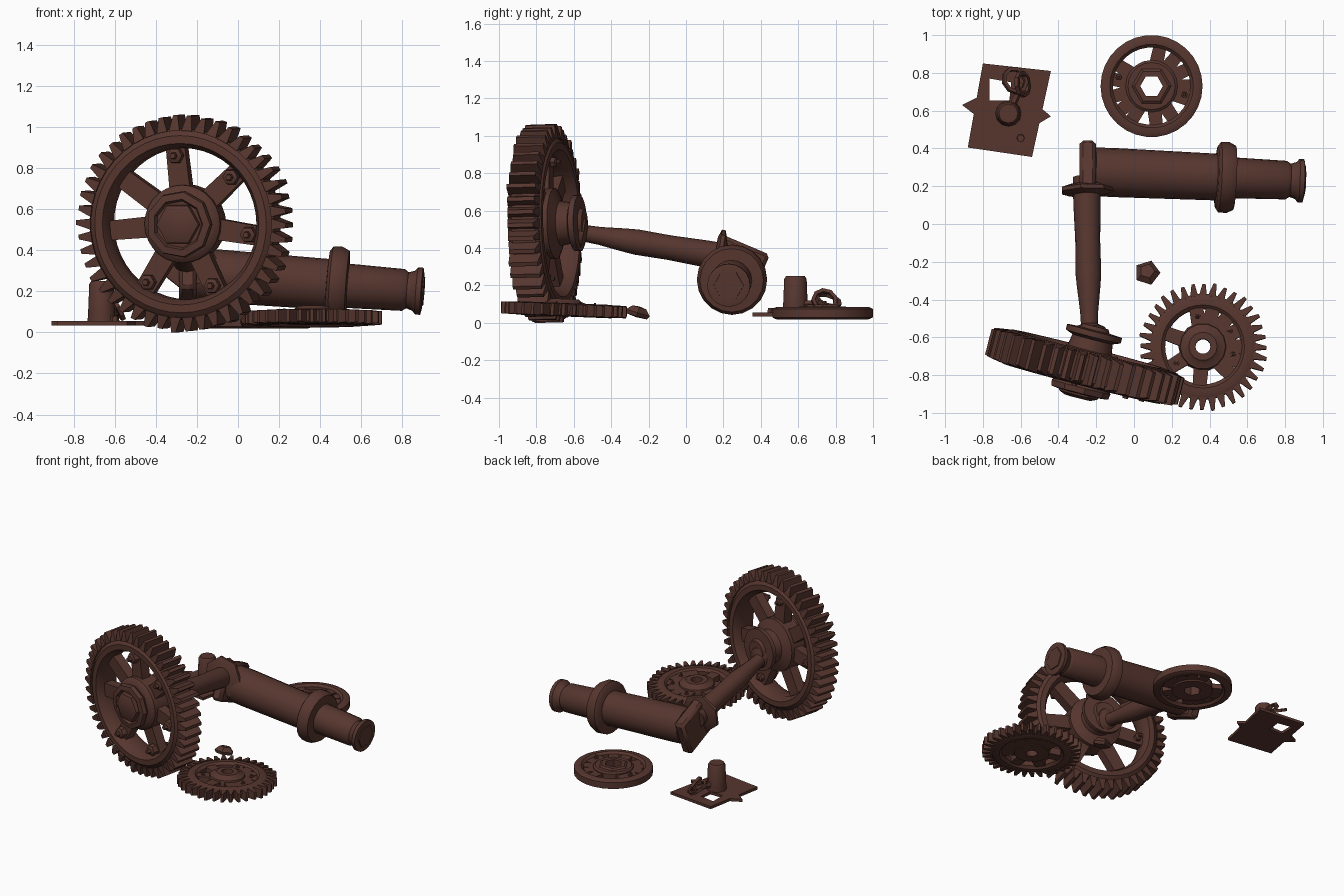
import bpy, bmesh, math, random
from mathutils import Matrix, Vector

random.seed(4)
if "Cube" in bpy.data.objects:
    bpy.data.objects.remove(bpy.data.objects["Cube"])

# single rusty brown material
COLOR = (0.095, 0.037, 0.028, 1)
rust = bpy.data.materials.new("dark rust brown")
rust.use_nodes = True
rust.diffuse_color = COLOR
bsdf = rust.node_tree.nodes["Principled BSDF"]
bsdf.inputs["Base Color"].default_value = COLOR
bsdf.inputs["Roughness"].default_value = 0.8
made = []


def finish(name, bm, matrix=Matrix()):
    bmesh.ops.remove_doubles(bm, verts=bm.verts, dist=1e-5)
    bmesh.ops.recalc_face_normals(bm, faces=bm.faces)
    mesh = bpy.data.meshes.new(name)
    bm.to_mesh(mesh)
    bm.free()
    mesh.materials.append(rust)
    ob = bpy.data.objects.new(name, mesh)
    ob.matrix_world = matrix
    bpy.context.collection.objects.link(ob)
    made.append(ob)
    return ob


def frame(origin, axis, right=(1, 0, 0)):
    """Matrix whose local z is the given axis and local x is near right."""
    z = Vector(axis).normalized()
    y = z.cross(Vector(right)).normalized()
    x = y.cross(z)
    m = Matrix((x, y, z)).transposed().to_4x4()
    m.translation = origin
    return m


def lathe(name, profile, matrix, sides=24, ring=False):
    """Turn (radius, height) points about local z; ring closes the section."""
    bm = bmesh.new()
    rows = []
    for i in range(sides):
        a = math.tau * i / sides
        rows.append([bm.verts.new((r * math.cos(a), r * math.sin(a), h)) for r, h in profile])
    count = len(profile)
    for i in range(sides):
        p, q = rows[i], rows[(i + 1) % sides]
        for j in range(count if ring else count - 1):
            k = (j + 1) % count
            bm.faces.new((p[j], q[j], q[k], p[k]))
    return finish(name, bm, matrix)


def prism(bm, r0, r1, w0, w1, half0, half1, angle, skew=0):
    """Tapered radial block, used for spokes and teeth."""
    turn = Matrix.Rotation(math.radians(angle), 4, 'Z')
    ends = []
    for r, w, h, s in ((r0, w0, half0, 0), (r1, w1, half1, skew)):
        ends.append([bm.verts.new(turn @ Vector((r, y * w / 2 + s, z * h)))
                     for y, z in ((-1, -1), (1, -1), (1, 1), (-1, 1))])
    a, b = ends
    bm.faces.new(a)
    bm.faces.new(b)
    for i in range(4):
        k = (i + 1) % 4
        bm.faces.new((a[i], a[k], b[k], b[i]))


def wheel(name, m, inner, root, half, tip=0, teeth=0, spokes=(), hub=0.1,
          spoke_w=0.1, spoke_half=0.03, sides=44):
    """Rounded rim with optional teeth and spokes."""
    d = root - inner
    rim = [(inner, -half * .5), (inner + d * .25, -half), (inner + d * .65, -half),
           (root - d * .1, -half * .8), (root, -half * .7), (root, half * .7),
           (root - d * .1, half * .8), (inner + d * .65, half),
           (inner + d * .25, half), (inner, half * .5)]
    lathe(name + "_rim", rim, m, sides, True)
    if teeth:
        bm = bmesh.new()
        pitch = math.tau * root / teeth
        for i in range(teeth):
            length = (tip - root) * random.uniform(0.85, 1.05)
            prism(bm, root - 0.01, root + length, pitch * .85, pitch * .35, half * .95,
                  half * random.uniform(.75, .9), 360 * i / teeth, -pitch * .12)
        finish(name + "_teeth", bm, m)
    bm = bmesh.new()
    for angle in spokes:
        prism(bm, hub, inner + 0.02, spoke_w, spoke_w * .9, spoke_half, spoke_half, angle)
    finish(name + "_spokes", bm, m)


def bolts(name, m, radius, angles, height, size):
    for a in angles:
        t = math.radians(a)
        place = m @ Matrix.Translation((radius * math.cos(t), radius * math.sin(t), height))
        lathe(name, [(0, 0), (size, 0), (size * .9, size), (size * .45, size * 1.2),
                     (size * .35, size * 1.8), (0, size * 1.8)], place, 6)


# large upright gear
big = frame((-.257, -.755, .53), (-.25, -.97, -.025), (.97, -.25, 0))
big_spokes = (96, 43, -9, -64, -122, -175, 144)
wheel("large_gear", big, .37, .465, .092, .53, 46, big_spokes, .12, .105, .035)
lathe("large_gear_hub", [(0, -.22), (.07, -.22), (.08, -.2), (.15, -.195), (.15, -.165),
                         (.11, -.15), (.12, -.09), (.19, -.06), (.19, .06), (.17, .08),
                         (.14, .09), (0, .09)], big, 28)
lathe("large_gear_washer", [(0, .08), (.15, .09), (.165, .11), (.16, .14), (.125, .145),
                            (.115, .125), (0, .125)], big, 9)
lathe("large_gear_nut", [(0, .1), (.11, .1), (.105, .155), (.07, .17), (0, .17)], big, 6)
bolts("large_gear_bolt", big, .335, big_spokes[:5], .03, .042)
bolts("large_gear_back_bolt", big @ Matrix.Rotation(math.pi, 4, 'X'), .33, (-96, 64, 175), .03, .03)

# axle between gear and barrel
start, end = Vector((-.235, -.58, .485)), Vector((-.252, .25, .345))
axle = frame(start, end - start)
lathe("axle", [(0, 0), (.09, 0), (.085, .03), (.045, .05), (.048, .12), (.062, .25), (.068, .32),
               (.066, .5), (.072, .7), (.072, .84), (0, .84)], axle, 16)
lathe("axle_flange", [(0, .745), (.1, .745), (.145, .76), (.145, .78), (.09, .8), (0, .8)], axle, 7)

# barrel with collar and flared end
start, end = Vector((-.21, .277, .283)), Vector((.9, .228, .2))
barrel = frame(start, end - start, (0, 1, 0))
lathe("barrel", [(0, 0), (.128, 0), (.13, .1), (.124, .62), (.124, .65), (.108, .75), (.102, 1.02),
                 (.088, 1.04), (.098, 1.07), (.115, 1.085), (.115, 1.11), (.09, 1.115),
                 (0, 1.105)], barrel, 20)
lathe("barrel_collar", [(.1, .645), (.165, .65), (.186, .665), (.188, .71), (.17, .745),
                        (.1, .75)], barrel, 20, True)
lathe("barrel_end_nut", [(0, 1.08), (.085, 1.08), (.08, 1.12), (0, 1.12)], barrel, 6)

# tilted square end block with chamfered corners
block = Matrix.Translation((-.245, .265, .29)) @ Matrix.Rotation(math.radians(-23), 4, 'X')
bm = bmesh.new()
bmesh.ops.create_cube(bm, size=1, matrix=Matrix.Diagonal((.085, .28, .28, 1)))
ob = finish("barrel_end_block", bm, block)
mod = ob.modifiers.new("chamfer", 'BEVEL')
mod.width, mod.segments = .018, 1

# small gear lying flat
small = frame((.365, -.65, .07), (0, .04, 1))
wheel("small_gear", small, .2, .28, .036, .34, 36,
      (0, 25, 50, 75, 100, 160, 212, 265, 315, 338), .1, .08, .024, 36)
lathe("small_gear_hub", [(.04, -.03), (.12, -.03), (.13, 0), (.12, .035), (.09, .045),
                         (.075, .058), (.04, .058)], small, 14, True)
bolts("small_gear_bolt", small, .165, (30, 100, 212, 345), .015, .016)

# plain hand wheel lying flat
disc = frame((.093, .73, .052), (0, 0, 1))
wheel("hand_wheel", disc, .205, .27, .033, 0, 0,
      (0, 25, 50, 78, 148, 170, 195, 218, 240, 277, 304, 340), .1, .075, .018, 30)
lathe("hand_wheel_hub", [(.06, -.03), (.105, -.03), (.105, .035), (.09, .045), (.06, .045)],
      disc, 6, True)
lathe("hand_wheel_boss", [(.085, -.03), (.138, -.03), (.138, .025), (.125, .035), (.085, .035)],
      disc, 20, True)
bolts("hand_wheel_bolt", disc, .18, (165, 345), .01, .018)

# broken mounting plate with window and torn side spikes
bm = bmesh.new()
outer = [bm.verts.new((x, y, .035)) for x, y in ((-.8, .85), (-.44, .81), (-.54, .355), (-.88, .405))]
hole = [bm.verts.new((x, y, .035)) for x, y in ((-.765, .77), (-.65, .75), (-.66, .655), (-.765, .655))]
for i in range(4):
    k = (i + 1) % 4
    bm.faces.new((outer[i], outer[k], hole[k], hole[i]))
for spike in (((-.845, .58), (-.91, .63), (-.83, .67)), ((-.487, .61), (-.44, .57), (-.507, .53))):
    bm.faces.new([bm.verts.new((x, y, .035)) for x, y in spike])
extruded = bmesh.ops.extrude_face_region(bm, geom=bm.faces[:])
bmesh.ops.translate(bm, vec=(0, 0, .02),
                    verts=[v for v in extruded["geom"] if isinstance(v, bmesh.types.BMVert)])
finish("mounting_plate", bm)
post = frame((-.665, .585, .035), (0, 0, 1))
lathe("plate_post", [(0, 0), (.07, 0), (.066, .05), (.06, .2), (.05, .215), (0, .215)], post, 12)

# bent loops and bar on the plate
for name, at, axis, r in (("upright_loop", (-.63, .76, .12), (.35, .25, .7), .065),
                          ("leaning_loop", (-.59, .74, .12), (.8, .1, .45), .06)):
    t = .01
    lathe(name, [(r - t, -t), (r + t, -t), (r + t, t), (r - t, t)], frame(at, axis), 9, True)
bar = frame((-.66, .6, .1), (.07, .16, .0))
lathe("plate_bar", [(0, 0), (.025, 0), (.02, .16), (0, .16)], bar, 6)
lathe("plate_bolt", [(0, 0), (.022, 0), (.02, .03), (0, .03)], frame((-.6, .455, .05), (0, 0, 1)), 6)

# loose faceted nut
lathe("loose_nut", [(0, 0), (.06, .005), (.07, .025), (.04, .055), (0, .06)],
      frame((.07, -.265, .03), (0, .3, 1)), 5)

# smooth shading with sharp edges kept
bpy.ops.object.select_all(action='DESELECT')
for ob in made:
    ob.select_set(True)
bpy.context.view_layer.objects.active = made[0]
bpy.ops.object.shade_smooth_by_angle(angle=math.radians(35))
